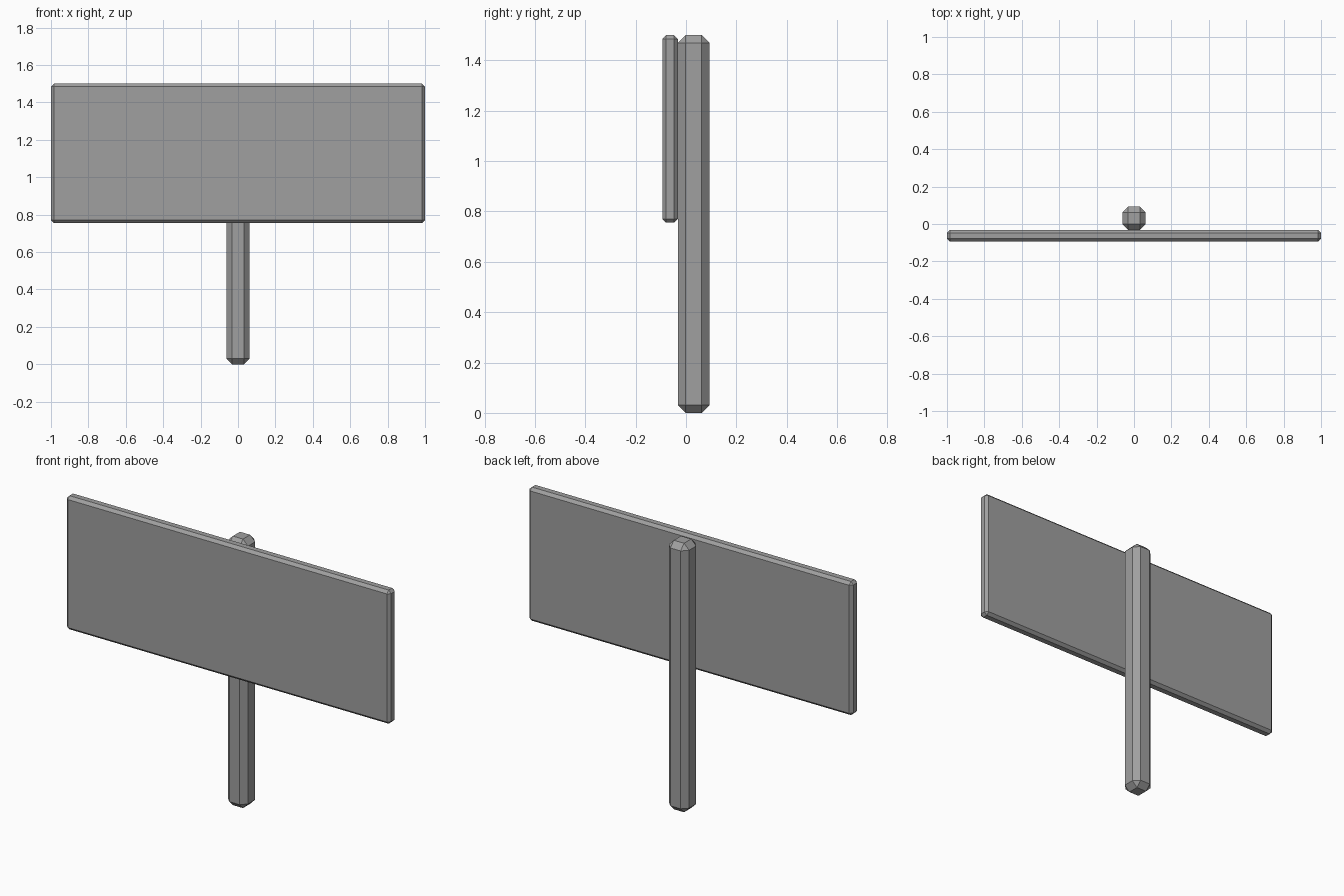
import bpy

if "Cube" in bpy.data.objects:
    bpy.data.objects.remove(bpy.data.objects["Cube"])

# Single flat grey
grey = bpy.data.materials.new("grey")
grey.diffuse_color = (0.35, 0.35, 0.35, 1)
grey.use_nodes = True
grey.node_tree.nodes["Principled BSDF"].inputs["Base Color"].default_value = grey.diffuse_color


def chamfered_box(name, lo, hi, chamfer):
    size = [b - a for a, b in zip(lo, hi)]
    centre = [(a + b) / 2 for a, b in zip(lo, hi)]
    bpy.ops.mesh.primitive_cube_add(size=1, location=centre)
    ob = bpy.context.object
    ob.name = name
    ob.scale = size
    bpy.ops.object.transform_apply(location=False, rotation=False, scale=True)
    bev = ob.modifiers.new("chamfer", 'BEVEL')
    bev.width = chamfer
    bev.segments = 1
    ob.data.materials.append(grey)
    return ob


# Upright post
chamfered_box("post", (-0.0625, -0.032, 0), (0.0625, 0.093, 1.5), 0.031)
# Sign panel on the front of the post
chamfered_box("sign_board", (-1, -0.094, 0.755), (1, -0.032, 1.5), 0.0155)
